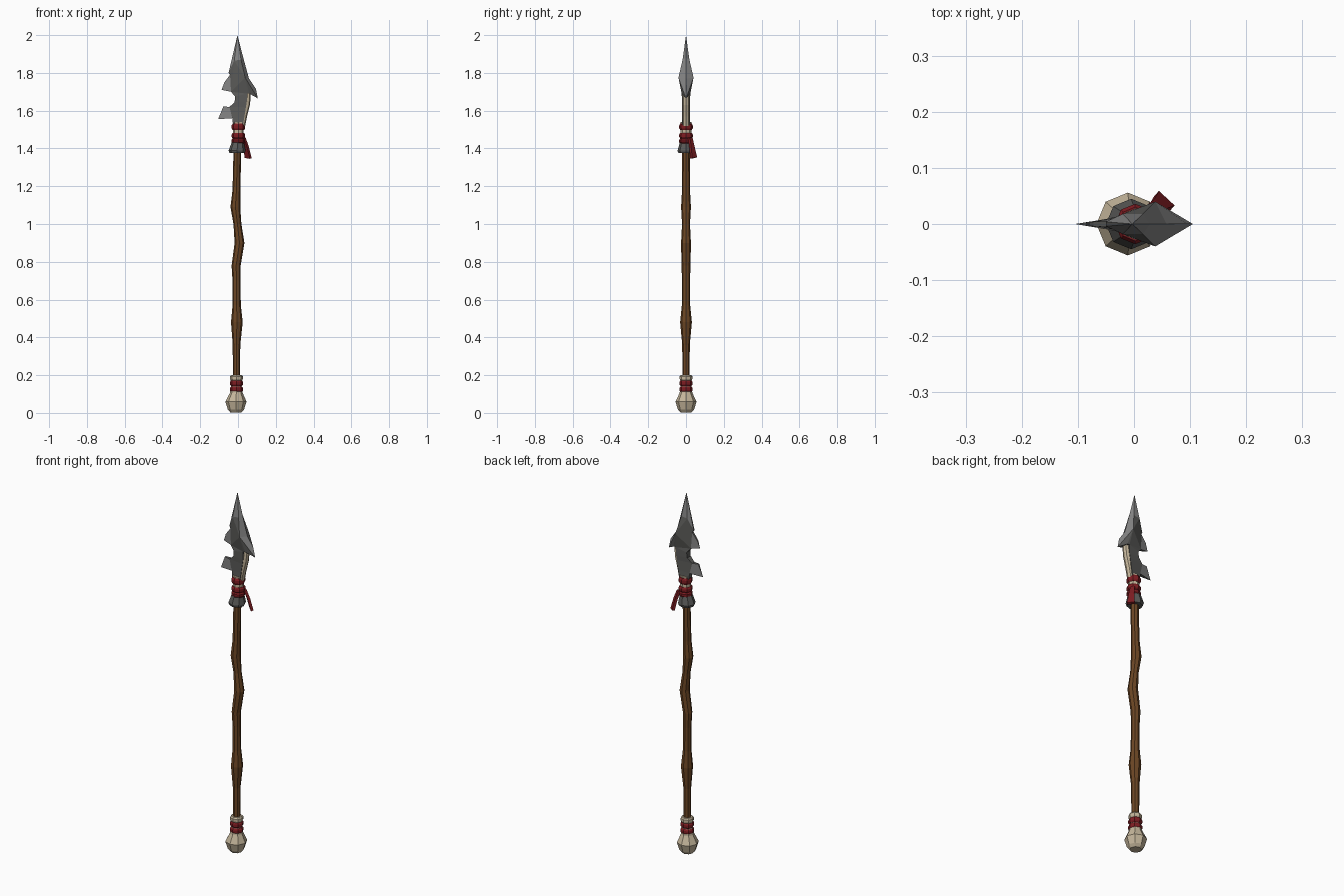
import bpy, bmesh, math
from mathutils import Vector

if "Cube" in bpy.data.objects:
    bpy.data.objects.remove(bpy.data.objects["Cube"])


def mat(name, r, g, b):
    m = bpy.data.materials.new(name)
    m.diffuse_color = (r, g, b, 1)
    m.use_nodes = True
    m.node_tree.nodes["Principled BSDF"].inputs["Base Color"].default_value = m.diffuse_color
    return m


WOOD = mat("brown wood", .15, .062, .018)
RED = mat("red cord", .21, .012, .016)
BONE = mat("pale bone", .56, .47, .33)
DARK = mat("dark stone", .105, .105, .1)
LIGHT = mat("sharpened stone", .23, .23, .23)


def finish(name, bm, *mats):
    bmesh.ops.remove_doubles(bm, verts=bm.verts, dist=1e-5)
    bmesh.ops.recalc_face_normals(bm, faces=bm.faces)
    me = bpy.data.meshes.new(name)
    bm.to_mesh(me)
    bm.free()
    for m in mats:
        me.materials.append(m)
    ob = bpy.data.objects.new(name, me)
    bpy.context.collection.objects.link(ob)
    return ob


def loft(name, rings, m):
    """Skin a list of equal-length point rings and cap both ends."""
    bm = bmesh.new()
    vs = [[bm.verts.new(p) for p in r] for r in rings]
    n = len(vs[0])
    for a, b in zip(vs, vs[1:]):
        for i in range(n):
            j = (i + 1) % n
            bm.faces.new((a[i], a[j], b[j], b[i]))
    bm.faces.new(vs[0])
    bm.faces.new(vs[-1])
    return finish(name, bm, m)


def stack(name, rows, m, sides=8):
    """Rows of (z, centre x, radius) skinned as a low-poly rod."""
    angles = [math.tau * i / sides for i in range(sides)]
    loft(name, [[(x + r * math.cos(a), r * math.sin(a), z) for a in angles]
                for z, x, r in rows], m)


def band(name, z0, z1, x, r):
    h = (z1 - z0) * .28
    stack(name, [(z0, x, r - .006), (z0 + h, x, r), (z1 - h, x, r), (z1, x, r - .006)], RED)


# crooked wooden shaft with knots
stack("shaft", [(.1, -.008, .019), (.36, -.008, .02), (.48, -.006, .031), (.57, -.007, .022),
                (.70, -.008, .021), (.78, -.010, .024), (.90, .008, .026), (1.0, -.003, .021),
                (1.09, -.014, .026), (1.18, -.008, .021), (1.42, -.003, .02)], WOOD)

# bone pommel, its cord bands and top ring
stack("pommel", [(.003, -.011, .03), (.018, -.011, .043), (.06, -.011, .056),
                 (.105, -.009, .034), (.17, -.009, .024)], BONE)
for i in range(2):
    band(f"butt_band_{i}", .11 + .033 * i, .14 + .033 * i, -.008, .035)
stack("butt_ring", [(.172, -.008, .030), (.18, -.008, .034), (.193, -.008, .034),
                    (.2, -.008, .028)], BONE)

# stone collar, bone socket and cord bands under the head
stack("collar", [(1.375, -.005, .04), (1.388, -.005, .045), (1.445, .0, .029)], DARK)
stack("socket", [(1.43, .001, .028), (1.54, .003, .028)], BONE)
for i, (z0, z1) in enumerate([(1.425, 1.453), (1.453, 1.482), (1.497, 1.532)]):
    band(f"head_band_{i}", z0, z1, .002, .036)

# loose cord end
rows = []
for a, b in [((.020, .030, 1.455), (.036, .016, 1.455)),
             ((.032, .040, 1.41), (.052, .022, 1.41)),
             ((.040, .054, 1.352), (.068, .028, 1.347))]:
    a, b = Vector(a), Vector(b)
    t = Vector((.0045, .005, .002))
    rows.append([a - t, b - t, b + t, a + t])
loft("cord_end", rows, RED)

# curved bone backing along the right of the head
stack("bone_spine", [(1.51, .016, .020), (1.57, .028, .020), (1.63, .044, .019),
                     (1.67, .049, .018), (1.71, .050, .016)], BONE)

# barbed head: (x, z, half thickness), mirrored front to back
P = [(-.003, 2, 0), (-.05, 1.80, .004), (-.02, 1.865, .018), (.016, 1.87, .018),
     (.028, 1.88, 0), (.058, 1.77, 0), (.038, 1.775, .04), (.095, 1.715, 0),
     (.105, 1.665, 0), (.06, 1.69, .022),
     (-.042, 1.79, .006), (-.037, 1.70, .010), (-.015, 1.675, .016), (-.018, 1.645, .016),
     (-.045, 1.62, .010), (-.03, 1.56, .012), (-.026, 1.52, .016),
     (.048, 1.69, .023), (.046, 1.645, .021), (.042, 1.62, .021), (.034, 1.57, .021),
     (.026, 1.52, .021),
     (-.072, 1.75, .004), (-.087, 1.71, 0), (-.078, 1.622, .004), (-.105, 1.555, 0)]
SHARP = [(0, 1, 2), (0, 2, 3), (0, 3, 4), (4, 3, 6, 5), (5, 6, 8, 7),
         (10, 22, 23, 11), (14, 24, 25, 15)]
BODY = [(2, 1, 10), (2, 10, 11), (2, 11, 6), (3, 2, 6), (11, 17, 6), (11, 12, 17),
        (6, 17, 9), (6, 9, 8), (12, 13, 18, 17), (13, 14, 19, 18), (14, 15, 20, 19),
        (15, 16, 21, 20)]
bm = bmesh.new()
front = [bm.verts.new((x, -t, z)) for x, z, t in P]
back = [bm.verts.new((x, t, z)) if t else front[i] for i, (x, z, t) in enumerate(P)]
for faces, index in ((SHARP, 0), (BODY, 1)):
    for f in faces:
        bm.faces.new([front[i] for i in f]).material_index = index
# close the rim, then add the back
twin = dict(zip(front, back))
rim = [(e.verts[0], e.verts[1]) for e in bm.edges if len(e.link_faces) == 1]
for a, b in rim:
    ring = list(dict.fromkeys((a, b, twin[b], twin[a])))
    if len(ring) > 2:
        bm.faces.new(ring).material_index = 1
for faces, index in ((SHARP, 0), (BODY, 1)):
    for f in faces:
        bm.faces.new([back[i] for i in reversed(f)]).material_index = index
finish("spear_head", bm, LIGHT, DARK)
